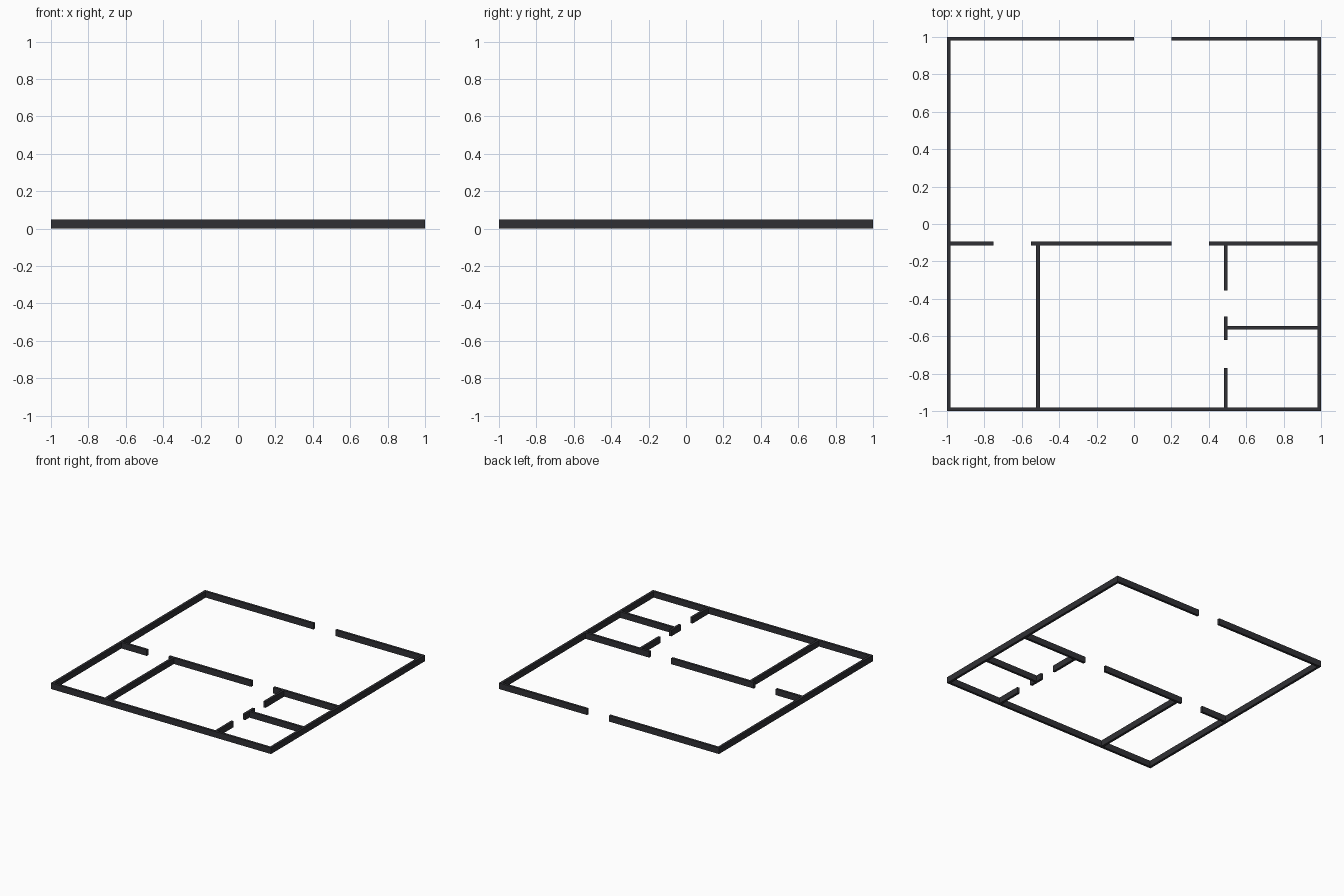
import bpy
import bmesh

if "Cube" in bpy.data.objects:
    bpy.data.objects.remove(bpy.data.objects["Cube"])

H = 0.05   # wall height
T = 0.02   # wall thickness

mat = bpy.data.materials.new("dark_wall")
mat.diffuse_color = (0.03, 0.03, 0.035, 1)
mat.use_nodes = True
mat.node_tree.nodes["Principled BSDF"].inputs["Base Color"].default_value = mat.diffuse_color


def wall(name, x0, x1, y0, y1):
    """Box wall standing on the floor between the given plan limits."""
    bm = bmesh.new()
    bmesh.ops.create_cube(bm, size=1)
    for v in bm.verts:
        v.co = (x1 if v.co.x > 0 else x0,
                y1 if v.co.y > 0 else y0,
                H if v.co.z > 0 else 0)
    mesh = bpy.data.meshes.new(name)
    bm.to_mesh(mesh)
    bm.free()
    mesh.materials.append(mat)
    bpy.context.collection.objects.link(bpy.data.objects.new(name, mesh))


# Outer walls, with a door gap at the back
wall("left_outer_wall", -1, -1 + T, -1, 1)
wall("right_outer_wall", 1 - T, 1, -1, 1)
wall("front_outer_wall", -1 + T, 1 - T, -1, -1 + T)
wall("back_outer_wall_left", -1 + T, 0, 1 - T, 1)
wall("back_outer_wall_right", 0.2, 1 - T, 1 - T, 1)

# Cross wall with two door gaps
cy = -0.114
for name, x0, x1 in (("left", -1 + T, -0.75), ("middle", -0.55, 0.2),
                     ("right", 0.4, 1 - T)):
    wall("cross_wall_" + name, x0, x1, cy, cy + T)

# Left room partition
wall("left_partition", -0.523, -0.503, -1 + T, cy)

# Right rooms partition with two door gaps, and the divider between the rooms
px = 0.48
for name, y0, y1 in (("front", -1 + T, -0.77), ("middle", -0.62, -0.495),
                     ("back", -0.355, cy)):
    wall("right_partition_" + name, px, px + T, y0, y1)
wall("small_room_divider", px + T, 1 - T, -0.565, -0.545)
